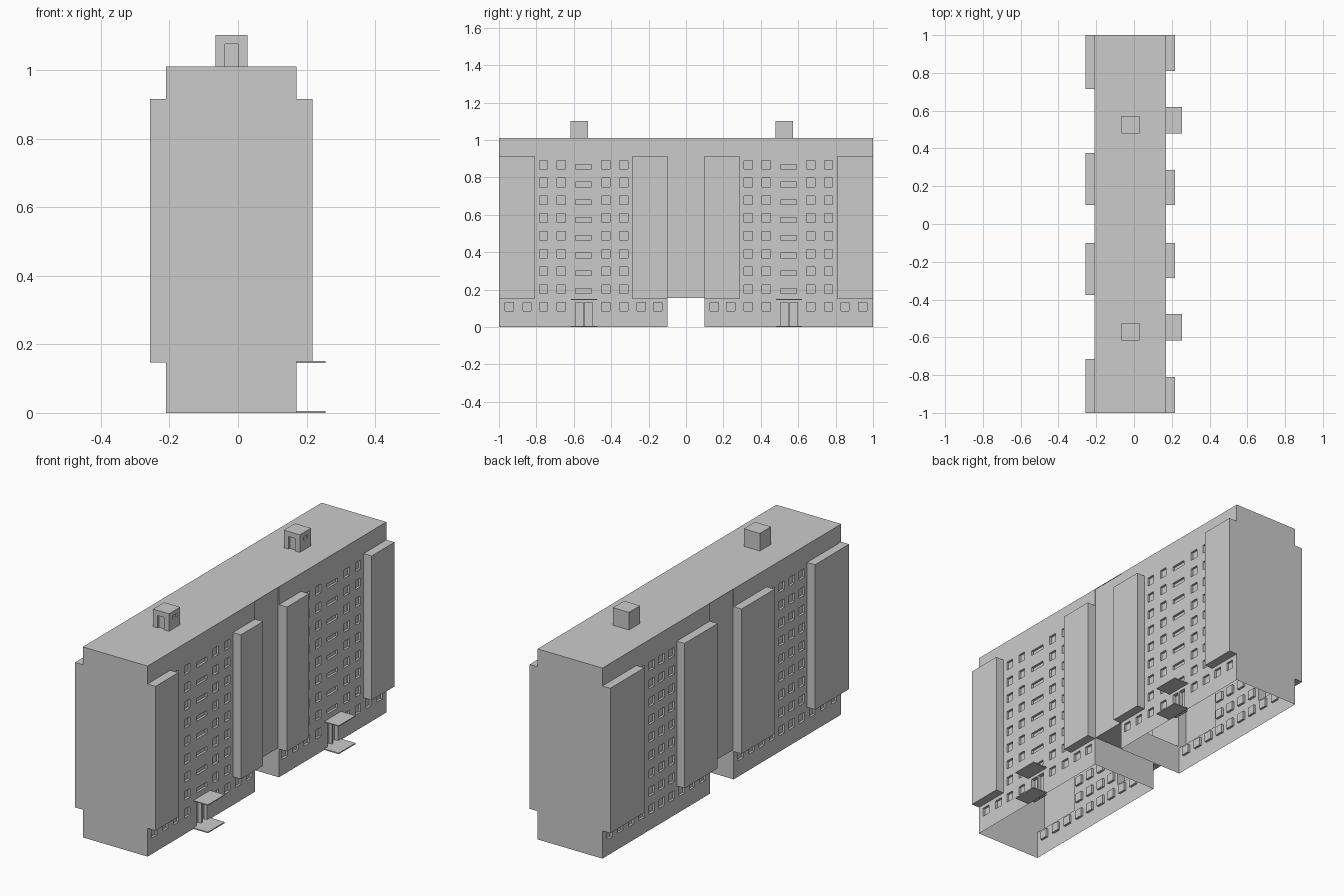
import bpy, bmesh
from mathutils import Vector

if "Cube" in bpy.data.objects:
    bpy.data.objects.remove(bpy.data.objects["Cube"])

TOP = 1.01
XR, XL = 0.17, 0.21            # distance of the long walls from x = 0
GAP, GAP_Z = 0.10, 0.155       # half width and height of the passage
SILLS = [0.18 + 0.095 * i for i in range(8)]
GROUND = 0.085
ENTRANCES = (-0.546, 0.55)


def finish(name, bm):
    mesh = bpy.data.meshes.new(name)
    bm.to_mesh(mesh)
    bm.free()
    ob = bpy.data.objects.new(name, mesh)
    bpy.context.collection.objects.link(ob)
    return ob


def box(name, x0, x1, y0, y1, z0, z1):
    bm = bmesh.new()
    bmesh.ops.create_cube(bm, size=1)
    for v in bm.verts:
        v.co = ((x0 + x1) / 2 + v.co.x * (x1 - x0),
                (y0 + y1) / 2 + v.co.y * (y1 - y0),
                (z0 + z1) / 2 + v.co.z * (z1 - z0))
    return finish(name, bm)


def quad(bm, pts, normal):
    f = bm.faces.new([bm.verts.new(p) for p in pts])
    f.normal_update()
    if f.normal.dot(Vector(normal)) < 0:
        f.normal_flip()


def relief_wall(name, side, base, rects):
    """Wall made of cells; each rect (y0, y1, z0, z1, depth) pushes cells in or out."""
    ys = sorted({round(v, 4) for r in rects for v in r[:2]} | {-1, 1})
    zs = sorted({round(v, 4) for r in rects for v in r[2:4]} | {0, TOP})
    ny, nz = len(ys) - 1, len(zs) - 1

    def depth(i, j):
        if not (0 <= i < ny and 0 <= j < nz):
            return None
        y, z = (ys[i] + ys[i + 1]) / 2, (zs[j] + zs[j + 1]) / 2
        d = 0
        for y0, y1, z0, z1, dd in rects:
            if y0 < y < y1 and z0 < z < z1:
                d = dd
        return d

    cells = {(i, j): depth(i, j) for i in range(-1, ny + 1) for j in range(-1, nz + 1)}
    bm = bmesh.new()

    def step(a, b, p, q, axis):
        if a is None and b is None:
            return
        if a is None or b is None:
            if max(v for v in (a, b) if v is not None) <= 0:
                return
            a, b = a or 0, b or 0
        if abs(a - b) < 1e-6:
            return
        xa, xb = side * (base + a), side * (base + b)
        quad(bm, [(xa, *p), (xa, *q), (xb, *q), (xb, *p)],
             Vector(axis) * (1 if a > b else -1))

    for i in range(ny + 1):
        for j in range(nz + 1):
            d = cells[i, j]
            if d is not None:
                x = side * (base + d)
                quad(bm, [(x, ys[i], zs[j]), (x, ys[i + 1], zs[j]),
                          (x, ys[i + 1], zs[j + 1]), (x, ys[i], zs[j + 1])], (side, 0, 0))
            if j < nz:
                step(cells[i - 1, j], d, (ys[i], zs[j]), (ys[i], zs[j + 1]), (0, 1, 0))
            if i < ny:
                step(cells[i, j - 1], d, (ys[i], zs[j]), (ys[i + 1], zs[j]), (0, 0, 1))
    bmesh.ops.remove_doubles(bm, verts=bm.verts, dist=1e-5)
    return finish(name, bm)


def both(y0, y1, z0, z1, d):
    return [(y0, y1, z0, z1, d), (-y1, -y0, z0, z1, d)]


def windows(columns, sills):
    return [r for y, w, h in columns for z in sills
            for r in both(y - w / 2, y + w / 2, z, z + h, -0.012)]


W, H = 0.045, 0.046
centre = [(-GAP, GAP, GAP_Z, TOP, -0.004), (-GAP, GAP, 0, GAP_Z, None)]

# entrance side: windows, stair windows, bays and doors
small = [(y, W, H) for y in (0.332, 0.430, 0.668, 0.762)]
right = centre + windows(small + [(0.548, 0.088, 0.025)], SILLS)
right += windows(small + [(y, W, H) for y in (0.15, 0.24, 0.85, 0.945)], [GROUND])
right += both(0.81, 1, 0.15, 0.915, 0.047) + both(GAP, 0.285, 0.15, 0.915, 0.047)
for y in ENTRANCES:
    right += [(y - 0.045, y + 0.045, 0.005, 0.13, -0.02),
              (y - 0.004, y + 0.004, 0.005, 0.13, 0)]
relief_wall("entrance_wall", 1, XR, right)

# rear side: windows and wide bays
rear = [(y, W, H) for y in (0.42, 0.503, 0.587, 0.67)]
left = centre + windows(rear, SILLS)
left += windows(rear + [(y, W, H) for y in (0.16, 0.25, 0.335, 0.76, 0.85, 0.94)], [GROUND])
left += both(0.715, 1, 0.147, 0.915, 0.046) + both(GAP, 0.377, 0.147, 0.915, 0.046)
relief_wall("rear_wall", -1, XL, left)

# roof, end walls and passage lining (underside stays open)
bm = bmesh.new()
quad(bm, [(-XL, -1, TOP), (XR, -1, TOP), (XR, 1, TOP), (-XL, 1, TOP)], (0, 0, 1))
for s in (-1, 1):
    for y, z, n in ((s, TOP, s), (s * GAP, GAP_Z, -s)):
        quad(bm, [(-XL, y, 0), (XR, y, 0), (XR, y, z), (-XL, y, z)], (0, n, 0))
quad(bm, [(-XL + 0.004, -GAP, GAP_Z), (XR - 0.004, -GAP, GAP_Z),
          (XR - 0.004, GAP, GAP_Z), (-XL + 0.004, GAP, GAP_Z)], (0, 0, -1))
finish("roof_and_ends", bm)

# entrance canopies, steps and roof cabins
for k, y in enumerate(ENTRANCES):
    box(f"canopy_{k}", XR, 0.255, y - 0.07, y + 0.07, 0.146, 0.151)
    box(f"entrance_step_{k}", XR, 0.255, y - 0.07, y + 0.07, 0, 0.006)
    y0 = y - 0.072
    cabin = box(f"roof_cabin_{k}", -0.066, 0.028, y0, y0 + 0.094, TOP, 1.103)
    cuts = (box("door_cutter", -0.038, 0.0, y0 - 0.05, y0 + 0.01, TOP - 0.02, 1.076),
            box("vent_cutter", 0.02, 0.06, y0 + 0.03, y0 + 0.066, 1.06, 1.08))
    for cut in cuts:
        mod = cabin.modifiers.new("opening", 'BOOLEAN')
        mod.operation, mod.solver, mod.object = 'DIFFERENCE', 'EXACT', cut
        bpy.context.view_layer.objects.active = cabin
        bpy.ops.object.modifier_apply(modifier=mod.name)
        bpy.data.objects.remove(cut)
